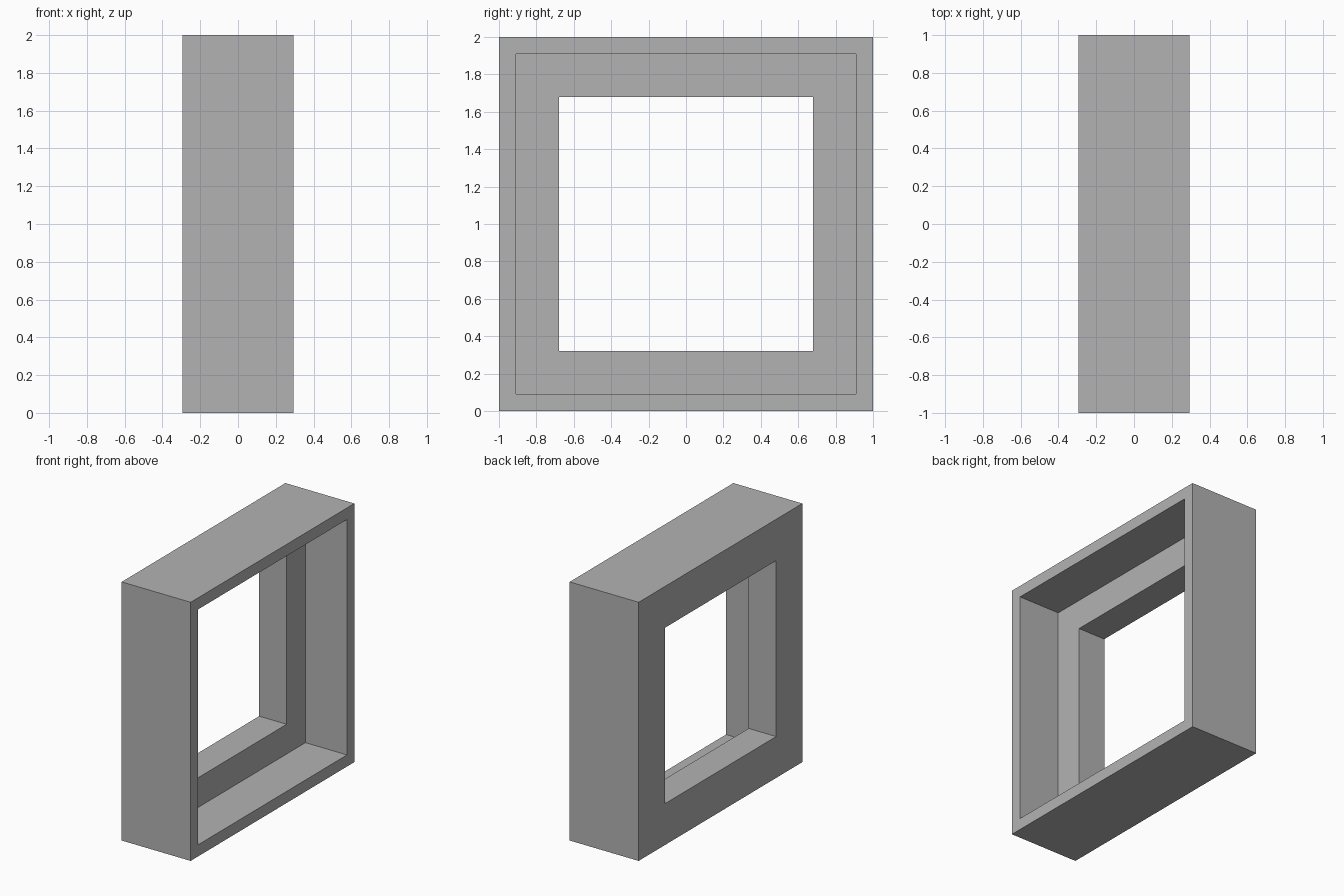
import bpy
import bmesh

cube = bpy.data.objects.get("Cube")
if cube:
    bpy.data.objects.remove(cube, do_unlink=True)

# Plain grey finish
grey = bpy.data.materials.new("plain_grey")
grey.use_nodes = True
colour = (0.45, 0.45, 0.45, 1.0)
grey.diffuse_color = colour
grey.node_tree.nodes["Principled BSDF"].inputs["Base Color"].default_value = colour

# Cross-section of the frame: (x, half width of the square), with a rebate on +x
HALF_DEPTH = 0.295
LEDGE = -0.06
section = [
    (-HALF_DEPTH, 1.0), (HALF_DEPTH, 1.0),    # outer wall
    (HALF_DEPTH, 0.91), (LEDGE, 0.91),        # thin rim and rebate wall
    (LEDGE, 0.68), (-HALF_DEPTH, 0.68),       # ledge and opening
]
corners = [(-1, -1), (1, -1), (1, 1), (-1, 1)]

# Sweep the section round the four mitred corners
bm = bmesh.new()
rings = [[bm.verts.new((x, sy * r, 1 + sz * r)) for sy, sz in corners]
         for x, r in section]
for i, ring in enumerate(rings):
    following = rings[(i + 1) % len(rings)]
    for j in range(4):
        k = (j + 1) % 4
        bm.faces.new((ring[j], ring[k], following[k], following[j]))
bmesh.ops.recalc_face_normals(bm, faces=bm.faces)

mesh = bpy.data.meshes.new("square_frame")
bm.to_mesh(mesh)
bm.free()
mesh.materials.append(grey)
frame = bpy.data.objects.new("square_frame", mesh)
bpy.context.collection.objects.link(frame)
